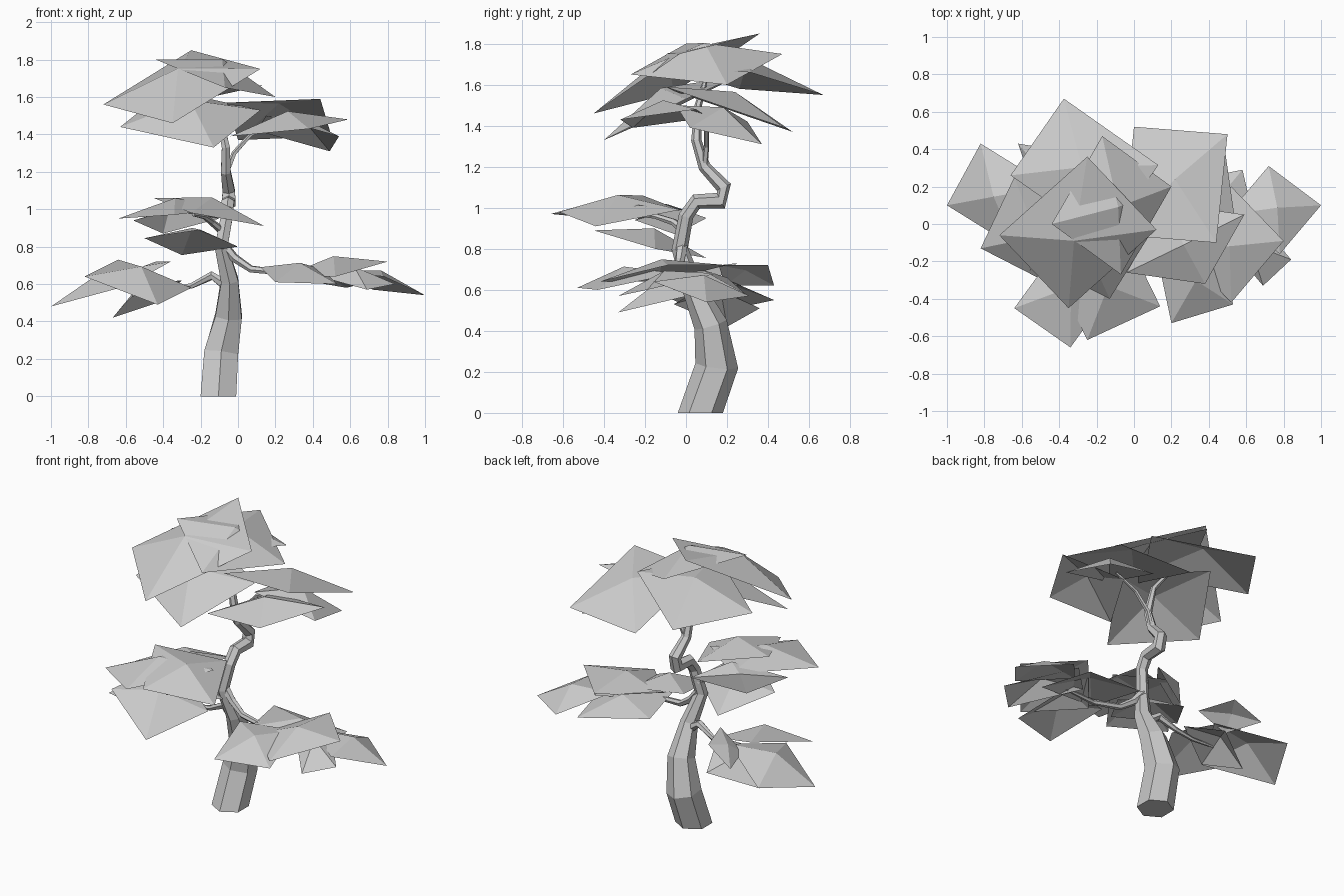
import bpy, bmesh, math
from mathutils import Vector

if "Cube" in bpy.data.objects:
    bpy.data.objects.remove(bpy.data.objects["Cube"], do_unlink=True)

grey = bpy.data.materials.new("pale_grey")
grey.use_nodes = True
COLOUR = (0.6, 0.6, 0.6, 1)
grey.diffuse_color = COLOUR
grey.node_tree.nodes["Principled BSDF"].inputs["Base Color"].default_value = COLOUR


def finish(bm, name):
    """Turn a bmesh into a flat shaded object."""
    mesh = bpy.data.meshes.new(name)
    bm.to_mesh(mesh)
    bm.free()
    mesh.materials.append(grey)
    obj = bpy.data.objects.new(name, mesh)
    bpy.context.collection.objects.link(obj)
    return obj


def limb(name, path, sides):
    """Tapered faceted tube through (x, y, z, radius) points."""
    bm = bmesh.new()
    points = [Vector(p[:3]) for p in path]
    rings = []
    for i, (point, p) in enumerate(zip(points, path)):
        before = points[max(i - 1, 0)]
        after = points[min(i + 1, len(points) - 1)]
        along = (after - before).normalized()
        if point.z == 0:
            along = Vector((0, 0, 1))
        turn = Vector((0, 0, 1)).rotation_difference(along)
        ring = []
        for k in range(sides):
            a = math.tau * (k + 0.5) / sides
            offset = Vector((math.cos(a), math.sin(a), 0)) * p[3]
            ring.append(bm.verts.new(point + turn @ offset))
        rings.append(ring)
    for low, high in zip(rings, rings[1:]):
        for k in range(sides):
            n = (k + 1) % sides
            bm.faces.new((low[k], low[n], high[n], high[k]))
    bm.faces.new(rings[0][::-1])
    bm.faces.new(rings[-1])
    bmesh.ops.recalc_face_normals(bm, faces=bm.faces)
    return finish(bm, name)


def leaf_pad(name, leaves, rise):
    """Group of leaf cards: parallelograms peaked at the middle."""
    bm = bmesh.new()
    for a, b, c in leaves:
        a, b, c = Vector(a), Vector(b), Vector(c)
        normal = (b - a).cross(c - b).normalized()
        corners = [a, b, c, a + c - b]
        if normal.z < 0:
            normal.negate()
            corners.reverse()
        peak = bm.verts.new((a + c) / 2 + normal * rise)
        verts = [bm.verts.new(v) for v in corners]
        for k in range(4):
            bm.faces.new((verts[k], verts[(k + 1) % 4], peak))
    return finish(bm, name)


# Trunk, with its kink below the crown
limb("trunk", [
    (-.105, .07, 0, .11), (-.09, .15, .23, .105), (-.05, .12, .43, .082),
    (-.045, .03, .62, .053), (-.09, -.03, .8, .04), (-.06, .0, .96, .036),
    (-.055, .05, 1.03, .038), (-.05, .17, 1.035, .042), (-.05, .185, 1.1, .038),
    (-.065, .09, 1.2, .03), (-.065, .05, 1.33, .025), (-.1, .06, 1.5, .018),
    (-.2, .1, 1.64, .01)], 6)

# Branches
limb("crown_branch", [
    (-.06, .09, 1.2, .016), (-.02, .1, 1.3, .014),
    (.07, .1, 1.4, .012), (.22, .1, 1.47, .008)], 5)
limb("left_branch", [
    (-.09, -.02, .82, .03), (-.02, -.03, .74, .024),
    (.07, -.05, .68, .02), (.25, -.08, .66, .016), (.5, -.05, .65, .008)], 6)
limb("right_branch", [
    (-.06, .04, .59, .03), (-.14, .06, .645, .025),
    (-.25, .08, .59, .016), (-.38, .08, .57, .012), (-.6, .08, .58, .007)], 6)
limb("front_branch", [
    (-.08, 0, .88, .022), (-.14, -.06, .93, .018),
    (-.18, -.15, .96, .014), (-.24, -.28, .97, .008)], 6)

# Crown foliage, right and left halves
leaf_pad("crown_leaves_right", [
    ((-.72, -.06, 1.56), (-.35, -.45, 1.46), (.12, -.03, 1.75)),
    ((-.375, .67, 1.55), (-.66, .26, 1.58), (-.155, -.095, 1.69)),
    ((-.17, .47, 1.75), (.2, .2, 1.6), (-.07, -.27, 1.65)),
    ((-.63, -.15, 1.44), (-.13, -.4, 1.33), (.12, .0, 1.53))], .11)
leaf_pad("crown_leaves_left", [
    ((0, .52, 1.37), (.5, .48, 1.39), (.44, -.1, 1.59)),
    ((-.04, -.26, 1.39), (.38, -.32, 1.43), (.59, .05, 1.48)),
    ((.49, .37, 1.31), (.1, .3, 1.42), (.15, -.05, 1.5))], .09)

# Middle foliage reaching forward
leaf_pad("front_leaves", [
    ((-.64, -.45, .95), (-.34, -.66, .97), (-.02, -.22, 1.01)),
    ((-.25, -.62, .98), (.14, -.44, .91), (-.06, -.03, .99)),
    ((-.2, -.45, .89), (-.5, -.2, .845), (-.3, .1, .755)),
    ((-.56, -.25, .94), (-.4, -.05, .87), (-.1, .1, .95))], .08)

# Low foliage on each side
leaf_pad("right_leaves", [
    ((-1, .1, .48), (-.82, .43, .55), (-.45, .2, .65)),
    ((-.82, -.13, .64), (-.43, -.33, .49), (-.25, .05, .58)),
    ((-.67, .2, .42), (-.4, .36, .51), (-.3, .1, .62))], .09)
leaf_pad("small_right_leaf", [
    ((-.62, .43, .62), (-.44, .4, .72), (-.36, .16, .72))], .03)
leaf_pad("left_leaves", [
    ((1, .1, .54), (.72, .31, .57), (.5, .05, .67)),
    ((.2, -.53, .61), (.53, -.43, .6), (.45, -.05, .68)),
    ((.52, -.42, .64), (.8, -.09, .72), (.52, .2, .72)),
    ((.69, -.33, .57), (.84, -.19, .6), (.55, .15, .68)),
    ((.58, .29, .58), (.12, .2, .66), (.2, -.15, .68))], .07)
